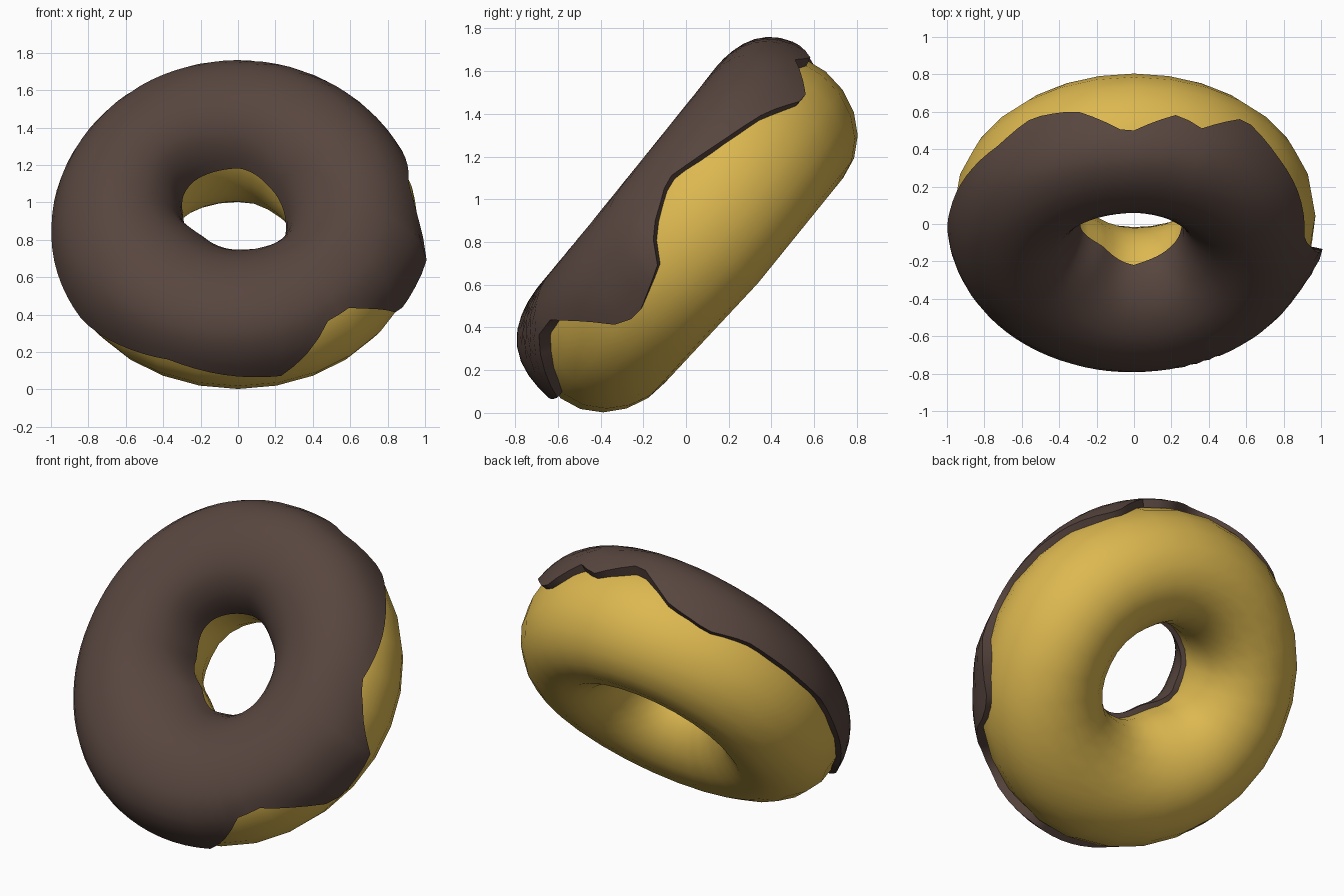
import bpy, bmesh, math
from mathutils import Matrix, Vector

if "Cube" in bpy.data.objects:
    bpy.data.objects.remove(bpy.data.objects["Cube"])

R, A, B = 0.635, 0.335, 0.378          # ring radius, tube radial / axial half sizes
TILT = math.radians(51)
PLACE = Matrix.Translation((0, 0.043, 0.845)) @ Matrix.Rotation(TILT, 4, 'X')

# Lopsided hole: extra tube size toward the hole (degrees round ring, amount)
HOLE = [(-135, 0.06), (-90, 0.03), (-45, 0.0), (0, 0.015), (45, 0.015), (90, -0.035),
        (145, -0.06), (180, -0.015)]
# Icing: ragged outer rim (degrees round ring, degrees up the tube)
OUTER = [(-172, 4), (-145, -5), (-125, 6), (-111, 13), (-90, 6), (-77, 2), (-70, 16),
         (-60, 38), (-51, 39), (-40, 20), (-35, 4), (-28, -6), (-13, 5), (-7, 23), (7, 40),
         (25, 25), (40, 14), (54, -2), (69, 21), (76, 12), (92, 31), (108, 7), (123, 1),
         (136, 10), (172, 11)]
# Icing rim inside the hole
INNER = [(-90, 18), (-45, 8), (0, 4), (45, 15), (90, 20), (135, 18), (180, 8)]


def material(name, rgb):
    m = bpy.data.materials.new(name)
    m.diffuse_color = (*rgb, 1)
    m.use_nodes = True
    m.node_tree.nodes["Principled BSDF"].inputs["Base Color"].default_value = m.diffuse_color
    return m


def interp(table, deg, smooth=False):
    """Periodic lookup in a list of (angle, value)."""
    pts = [(table[-1][0] - 360, table[-1][1])] + table + [(table[0][0] + 360, table[0][1])]
    for (x0, y0), (x1, y1) in zip(pts, pts[1:]):
        if x0 <= deg <= x1:
            t = (deg - x0) / (x1 - x0)
            if smooth:
                t = t * t * (3 - 2 * t)
            return y0 + (y1 - y0) * t
    return 0


def tube_point(deg, alpha, lift=0.0):
    """Point on the lopsided ring; alpha 0 is outermost, 90 the glazed face."""
    th = math.radians(deg)
    c, s = math.cos(alpha), math.sin(alpha)
    low = max(0, -math.sin(th))
    a = A + max(0, -c) * interp(HOLE, deg, True) + 0.03 * low * max(0, c)
    b = B - (0.045 * low if s < 0 else 0)
    n = Vector((c / a, s / b)).normalized()
    rad = R + a * c + lift * n.x
    return PLACE @ Vector((rad * math.cos(th), rad * math.sin(th), b * s + lift * n.y))


def ring_mesh(name, rings, mat):
    """Join closed cross-sections into a closed ring."""
    bm = bmesh.new()
    vs = [[bm.verts.new(p) for p in ring] for ring in rings]
    n, k = len(vs), len(vs[0])
    for i in range(n):
        a, b = vs[i], vs[(i + 1) % n]
        for j in range(k):
            bm.faces.new((a[j], b[j], b[(j + 1) % k], a[(j + 1) % k]))
    bmesh.ops.recalc_face_normals(bm, faces=bm.faces)
    me = bpy.data.meshes.new(name)
    bm.to_mesh(me)
    bm.free()
    me.materials.append(mat)
    ob = bpy.data.objects.new(name, me)
    bpy.context.collection.objects.link(ob)
    bpy.ops.object.select_all(action='DESELECT')
    ob.select_set(True)
    bpy.context.view_layer.objects.active = ob
    bpy.ops.object.shade_smooth_by_angle(angle=math.radians(45))
    return ob


# Dough
SEG, SIDES = 28, 20
dough = [[tube_point(-180 + 360 * i / SEG, math.tau * j / SIDES) for j in range(SIDES)]
         for i in range(SEG)]
ring_mesh("dough", dough, material("golden dough", (0.72, 0.48, 0.08)))

# Icing
COLS, ROWS = 84, 16
icing = []
for i in range(COLS):
    deg = -180 + 360 * i / COLS
    lo = math.radians(interp(OUTER, deg))
    hi = math.pi - math.radians(interp(INNER, deg))
    swell = 0.04 * math.sin(math.radians(deg)) ** 2
    corner = 0.03 * max(0, 1 - abs(deg + 13) / 12)
    top, under = [], []
    for j in range(ROWS + 1):
        al = lo + (hi - lo) * j / ROWS
        # thicker shoulder at the top and bottom, and one lifted drip at the side
        lift = 0.03 + swell * math.exp(-((math.degrees(al) - 45) / 28) ** 2)
        lift += corner * max(0, math.cos(al)) ** 4
        top.append(tube_point(deg, al, lift))
        under.append(tube_point(deg, al, -0.012))
    icing.append(top + under[::-1])
ring_mesh("icing", icing, material("chocolate icing", (0.098, 0.061, 0.050)))
